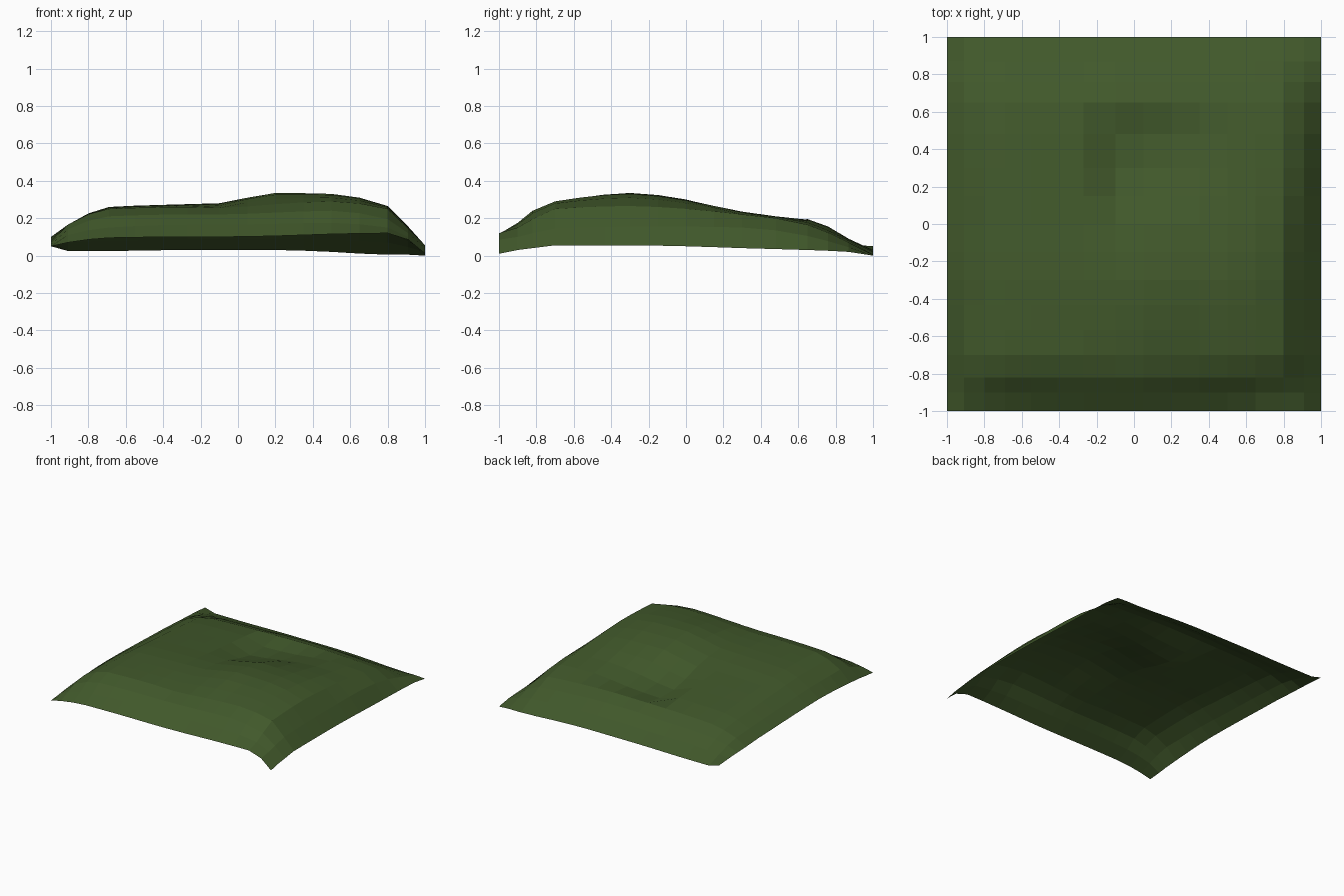
import bpy, bmesh

if "Cube" in bpy.data.objects:
    bpy.data.objects.remove(bpy.data.objects["Cube"])

# Cross-sections of the hill: heights at each station, front (y=-1) to back (y=1)
XS = [-1, -.91, -.69, -.27, -.1, .2, .5, .8, .91, 1]
SECTIONS = {
    -1.0: [.05, .07, .095, .10, .10, .105, .115, .12, .085, .01],
    -.90: [.06, .11, .15, .165, .165, .17, .175, .15, .10, .03],
    -.82: [.07, .14, .21, .22, .22, .23, .24, .195, .12, .04],
    -.70: [.08, .165, .25, .26, .255, .275, .29, .25, .145, .055],
    -.30: [.10, .165, .26, .275, .28, .335, .33, .265, .155, .055],
    0.0: [.095, .15, .24, .25, .24, .30, .295, .25, .155, .05],
    .30: [.085, .14, .215, .225, .165, .205, .235, .22, .15, .04],
    .48: [.08, .13, .20, .21, .165, .18, .21, .20, .135, .035],
    .65: [.07, .12, .175, .19, .192, .195, .185, .165, .105, .03],
    .87: [.06, .07, .08, .085, .09, .09, .085, .07, .045, .02],
    1.0: [.05, .025, .025, .03, .03, .03, .02, .005, .005, 0],
}
YS = list(SECTIONS)


def curve(ts, vs, t):
    """Cubic Hermite interpolation through uneven stations."""
    n = len(ts)
    i = max(k for k in range(n - 1) if ts[k] <= t + 1e-9)

    def slope(k):
        seg = [(vs[j + 1] - vs[j]) / (ts[j + 1] - ts[j])
               for j in (k - 1, k) if 0 <= j < n - 1]
        if len(seg) == 1:
            return seg[0]
        a, b = seg
        return 2 * a * b / (a + b) if a * b > 0 else 0   # no overshoot

    h = ts[i + 1] - ts[i]
    u = (t - ts[i]) / h
    return ((2*u**3 - 3*u*u + 1) * vs[i] + (u**3 - 2*u*u + u) * h * slope(i)
            + (3*u*u - 2*u**3) * vs[i + 1] + (u**3 - u*u) * h * slope(i + 1))


def refine(ts):
    """Split wide intervals so facets are about 0.13 across."""
    out = []
    for a, b in zip(ts, ts[1:]):
        k = max(1, round((b - a) / .13))
        out += [a + (b - a) * j / k for j in range(k)]
    return out + [ts[-1]]


# Ground sheet: one open, flat-shaded surface
bm = bmesh.new()
gx, gy = refine(XS), refine(YS)
rows = []
for y in gy:
    rows.append([bm.verts.new((x, y, curve(YS, [curve(XS, SECTIONS[s], x) for s in YS], y)))
                 for x in gx])
for r0, r1 in zip(rows, rows[1:]):
    for i in range(len(gx) - 1):
        bm.faces.new((r0[i], r0[i + 1], r1[i + 1], r1[i]))
mesh = bpy.data.meshes.new("grassy_hill")
bm.to_mesh(mesh)
bm.free()

grass = bpy.data.materials.new("grass green")
grass.diffuse_color = (.053, .099, .024, 1)
grass.use_nodes = True
grass.node_tree.nodes["Principled BSDF"].inputs["Base Color"].default_value = grass.diffuse_color
mesh.materials.append(grass)
hill = bpy.data.objects.new("grassy_hill", mesh)
bpy.context.collection.objects.link(hill)
